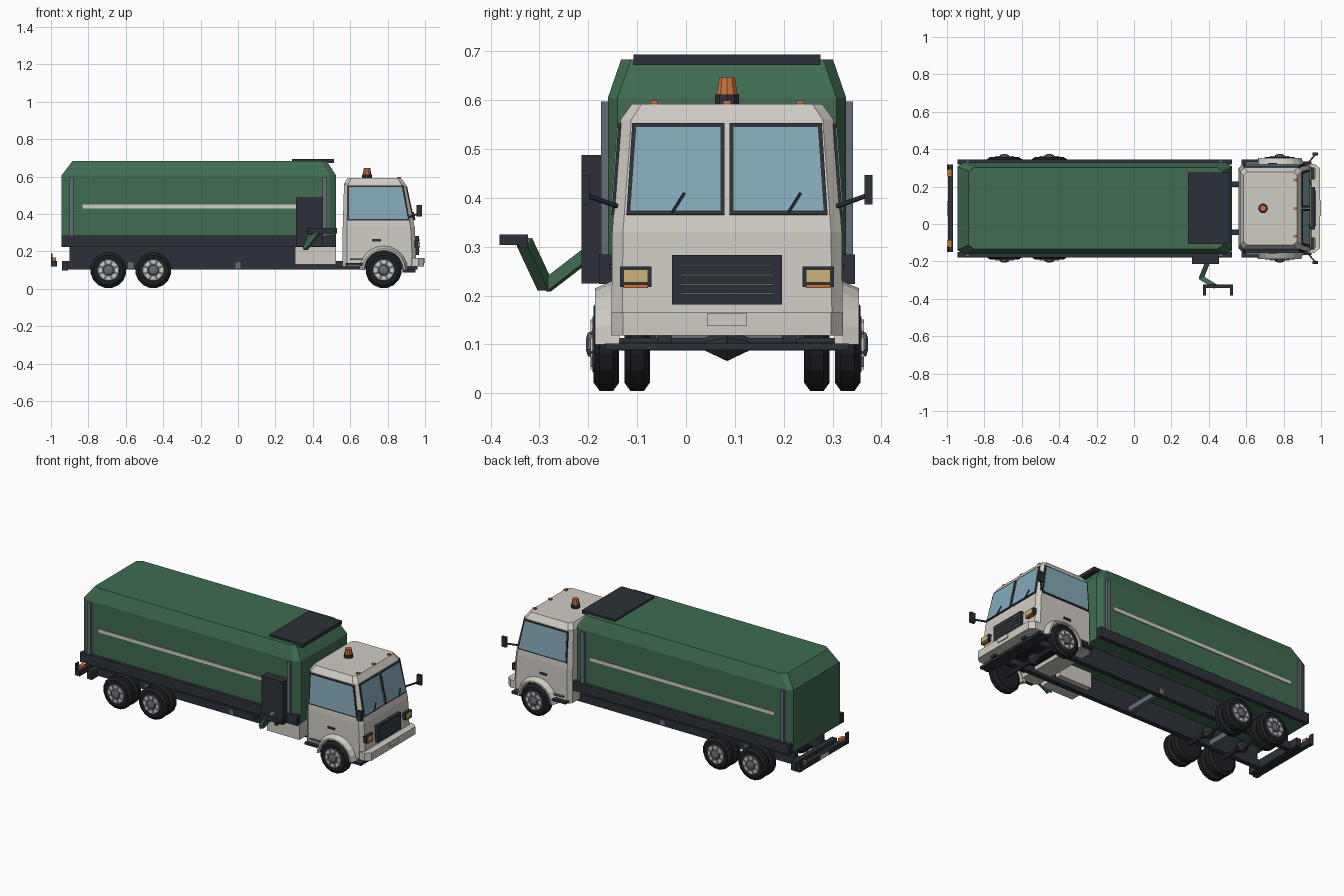
import bpy, bmesh, math
from mathutils import Vector, Matrix

if "Cube" in bpy.data.objects:
    bpy.data.objects.remove(bpy.data.objects["Cube"])

CENTRE = 0.084  # truck centreline in y; part coordinates below are relative to it


def material(name, rgb):
    m = bpy.data.materials.new(name)
    m.use_nodes = True
    m.diffuse_color = (*rgb, 1)
    m.node_tree.nodes["Principled BSDF"].inputs["Base Color"].default_value = (*rgb, 1)
    return m


GREEN = material("body green", (0.05, 0.15, 0.082))
CREAM = material("cab cream", (0.63, 0.60, 0.55))
DARK = material("dark trim", (0.025, 0.031, 0.04))
TYRE = material("tyre black", (0.012, 0.014, 0.017))
GREY = material("steel grey", (0.13, 0.155, 0.18))
GLASS = material("window blue", (0.23, 0.40, 0.49))
ORANGE = material("signal orange", (0.60, 0.17, 0.045))
TAN = material("lamp tan", (0.60, 0.46, 0.20))


def finish(name, bm, mat):
    bmesh.ops.recalc_face_normals(bm, faces=bm.faces)
    me = bpy.data.meshes.new(name)
    bm.to_mesh(me)
    bm.free()
    me.materials.append(mat)
    ob = bpy.data.objects.new(name, me)
    ob.location.y = CENTRE
    bpy.context.collection.objects.link(ob)
    return ob


def box(name, mat, x, y, z):
    bm = bmesh.new()
    size = [b - a for a, b in (x, y, z)]
    mid = [(a + b) / 2 for a, b in (x, y, z)]
    bmesh.ops.create_cube(bm, size=1, matrix=Matrix.Translation(mid) @ Matrix.Diagonal((*size, 1)))
    return finish(name, bm, mat)


def side_box(name, mat, x, y, z):
    for s, side in ((1, "left"), (-1, "right")):
        box(f"{side}_{name}", mat, x, sorted((s * y[0], s * y[1])), z)


def loft(name, mat, rings):
    """Skin a stack of closed rings and cap both ends."""
    bm = bmesh.new()
    vs = [[bm.verts.new(p) for p in r] for r in rings]
    n = len(vs[0])
    for a, b in zip(vs, vs[1:]):
        for i in range(n):
            bm.faces.new((a[i], a[(i + 1) % n], b[(i + 1) % n], b[i]))
    bm.faces.new(vs[0])
    bm.faces.new(vs[-1])
    return finish(name, bm, mat)


def octagon(z, x0, x1, hw, cx, cy):
    half = [(x1 - cx, hw), (x0 + cx, hw), (x0, hw - cy)]
    loop = [(x1, hw - cy)] + half
    return [(x, y, z) for x, y in loop] + [(x, -y, z) for x, y in reversed(loop)]


def plate(name, mat, pts, out, thick=0.004, lift=0.0):
    """Thin plate on a sloping face, growing along the direction out."""
    pts = [Vector(p) for p in pts]
    n = (pts[1] - pts[0]).cross(pts[2] - pts[0]).normalized()
    if n.dot(Vector(out)) < 0:
        n = -n
    return loft(name, mat, [[p + n * (lift - 0.002) for p in pts], [p + n * (lift + thick) for p in pts]])


def spin(name, mat, x, z, profile, sides=16, y0=0.0, s=1):
    """Turned part about a crosswise axle; profile is (offset, radius)."""
    ring = [2 * math.pi * (i + 0.5) / sides for i in range(sides)]
    return loft(name, mat, [[(x + r * math.cos(a), s * (y0 + y), z + r * math.sin(a)) for a in ring]
                            for y, r in profile])


def beam(name, mat, a, b, w, h):
    """Rectangular bar between two points."""
    a, b = Vector(a), Vector(b)
    d = (b - a).normalized()
    u = d.cross(Vector((0, 0, 1))).normalized() * w / 2
    v = d.cross(u).normalized() * h / 2
    return loft(name, mat, [[p + u + v, p + u - v, p - u - v, p - u + v] for p in (a, b)])


# Refuse body with sloped roof edges
loft("refuse_body", GREEN, [octagon(0.225, -0.945, 0.525, 0.244, 0.035, 0.02),
                            octagon(0.605, -0.945, 0.525, 0.244, 0.035, 0.02),
                            octagon(0.683, -0.885, 0.475, 0.217, 0.03, 0.02)])
box("roof_hatch", DARK, (0.288, 0.513), (-0.192, 0.191), (0.672, 0.694))
side_box("body_skirt", DARK, (-0.945, 0.525), (0.235, 0.262), (0.224, 0.284))
side_box("body_stripe", CREAM, (-0.832, 0.42), (0.24, 0.248), (0.43, 0.45))
for x, end in ((-0.89, "rear"), (0.464, "front")):
    side_box(end + "_body_post", GREY, (x - 0.011, x + 0.011), (0.24, 0.258), (0.28, 0.597))

# Chassis
side_box("frame_rail", DARK, (-0.94, 0.96), (0.113, 0.143), (0.103, 0.15))
box("side_tank", CREAM, (0.305, 0.525), (-0.24, -0.08), (0.13, 0.225))
for x in (0.0, -0.573):
    box("cross_member", GREY, (x - 0.014, x + 0.014), (-0.146, 0.146), (0.108, 0.14))
box("rear_cross_member", DARK, (-0.942, -0.91), (-0.2, 0.2), (0.098, 0.15))
box("rear_bumper", DARK, (-0.995, -0.968), (-0.235, 0.235), (0.118, 0.15))
box("rear_plate", CREAM, (-1.0, -0.99), (-0.04, 0.04), (0.122, 0.146))
side_box("tail_lamp", ORANGE, (-0.997, -0.972), (0.17, 0.21), (0.15, 0.168))
side_box("mud_flap", DARK, (-0.999, -0.993), (0.205, 0.235), (0.12, 0.19))
side_box("body_mount", DARK, (-0.9, 0.5), (0.115, 0.14), (0.15, 0.228))

# Wheels and axles
HUB = [(0.0, 0.03), (0.012, 0.026), (0.016, 0.012)]


def wheel(name, x, y0, s, hub):
    r, w = 0.097, 0.052
    spin(name, TYRE, x, 0.1, [(0, 0.06), (0, 0.08), (0.012, r), (w - 0.012, r), (w, 0.08), (w, 0.06)],
         y0=y0, s=s)
    if hub:
        spin(name + "_rim", GREY, x, 0.1, [(w - 0.004, 0.062), (w + 0.002, 0.058)], y0=y0, s=s)
        for i in range(8):
            a = i * math.pi / 4
            pts = [(x + q * math.cos(a + t), s * (y0 + w + 0.002), 0.1 + q * math.sin(a + t))
                   for q, t in ((0.035, -0.22), (0.053, -0.27), (0.053, 0.27), (0.035, 0.22))]
            plate(name + "_rim_spoke", CREAM, pts, (0, s, 0), 0.005)
        spin(name + "_hub", GREY, x, 0.1, HUB, 8, y0 + w, s)


for s, side in ((1, "left"), (-1, "right")):
    wheel(side + "_front_wheel", 0.779, 0.221, s, True)
    for x, axle in ((-0.693, "rear"), (-0.453, "middle")):
        wheel(f"{side}_{axle}_outer_wheel", x, 0.221, s, True)
        wheel(f"{side}_{axle}_inner_wheel", x, 0.158, s, False)
for x in (0.779, -0.453, -0.693):
    spin("axle", DARK, x, 0.1, [(-0.25, 0.014), (0.25, 0.014)], 8)
    spin("differential", DARK, x, 0.1, [(-0.045, 0.014), (0, 0.037), (0.045, 0.014)], 8)

# Cab shell with wheel openings
cab = loft("cab", CREAM, [octagon(0.12, 0.56, 0.955, 0.237, 0.022, 0.022),
                          octagon(0.33, 0.56, 0.945, 0.235, 0.022, 0.022),
                          octagon(0.56, 0.567, 0.895, 0.218, 0.022, 0.022),
                          octagon(0.592, 0.585, 0.872, 0.195, 0.02, 0.02)])
cutter = spin("wheel_opening_cutter", TYRE, 0.779, 0.1, [(-0.4, 0.108), (0.4, 0.108)], 24)
cutter.hide_render = True
cutter.hide_set(True)
cutter.display_type = 'WIRE'
mod = cab.modifiers.new("wheel_openings", 'BOOLEAN')
mod.operation, mod.object, mod.solver = 'DIFFERENCE', cutter, 'EXACT'
bpy.context.view_layer.objects.active = cab
bpy.ops.object.modifier_apply(modifier=mod.name)
bpy.data.objects.remove(cutter)
box("wheel_well", TYRE, (0.66, 0.9), (-0.2, 0.2), (0.14, 0.215))


def wall(z):  # half width of the cab at a height
    return 0.235 - (z - 0.33) * 0.074


def nose(z):  # front of the windscreen at a height
    return 0.945 - (z - 0.33) * 0.217


for s, side in ((1, "left"), (-1, "right")):
    # Wheel arch
    arc = [math.pi * i / 10 for i in range(11)]
    loft(side + "_wheel_arch", CREAM, [
        [(0.779 + r * math.cos(a), s * y, 0.1 + r * math.sin(a))
         for r, y in ((0.105, 0.22), (0.105, 0.27), (0.115, 0.27), (0.13, 0.235), (0.13, 0.22))] for a in arc])
    # Glass with dark surrounds
    for part, mat, g, lift in (("frame", DARK, 0.0, 0.0), ("glass", GLASS, 0.008, 0.002)):
        lo, hi = 0.365 + g, 0.552 - g
        plate(f"{side}_door_window_{part}", mat,
              [(0.585 + g, s * wall(lo), lo), (0.916 - g, s * wall(lo), lo),
               (0.884 - g, s * wall(hi), hi), (0.585 + g, s * wall(hi), hi)], (0, s, 0), lift=lift)
        plate(f"{side}_windscreen_{part}", mat,
              [(nose(lo), s * (0.005 + g), lo), (nose(lo), s * (0.206 - g), lo),
               (nose(hi), s * (0.194 - g), hi), (nose(hi), s * (0.005 + g), hi)], (1, 0, 0), lift=lift)
    y = -0.112 if s < 0 else 0.126
    beam(side + "_wiper", DARK, (nose(0.37) + 0.009, y, 0.37), (nose(0.41) + 0.009, y + 0.025, 0.41), 0.005, 0.005)
    # Mirror
    beam(side + "_mirror_arm", DARK, (0.915, s * 0.225, 0.383), (0.97, s * 0.287, 0.405), 0.008, 0.008)
    # Headlamp
    lamp_y = sorted((s * 0.155, s * 0.219))
    box(side + "_headlamp_surround", DARK, (0.93, 0.966), lamp_y, (0.218, 0.259))
    box(side + "_headlamp", TAN, (0.95, 0.97), [lamp_y[0] + 0.007, lamp_y[1] - 0.007], (0.227, 0.253))
    box(side + "_indicator", ORANGE, (0.95, 0.971), [lamp_y[0] + 0.007, lamp_y[1] - 0.007], (0.215, 0.223))

side_box("mirror_head", DARK, (0.955, 0.985), (0.282, 0.298), (0.386, 0.447))
side_box("door_handle", DARK, (0.717, 0.765), (0.23, 0.242), (0.254, 0.265))
side_box("cab_step", DARK, (0.575, 0.675), (0.225, 0.262), (0.125, 0.138))
side_box("cab_upper_step", GREY, (0.6, 0.665), (0.23, 0.25), (0.155, 0.162))

# Front bumper and grille
loft("front_bumper", CREAM, [octagon(z, 0.9, 0.995, 0.238, 0.03, 0.025) for z in (0.118, 0.165)])
box("number_plate", CREAM, (0.99, 1.0), (-0.041, 0.041), (0.138, 0.163))
box("front_under_beam", DARK, (0.88, 0.95), (-0.25, 0.25), (0.088, 0.102))
box("grille", DARK, (0.93, 0.968), (-0.113, 0.113), (0.182, 0.283))
for i in range(4):
    z = 0.204 + i * 0.019
    box("grille_slat", GREY, (0.96, 0.972), (-0.096, 0.096), (z - 0.002, z + 0.002))

# Roof lamps and beacon
for y in (-0.15, 0, 0.15):
    box("roof_marker_lamp", ORANGE, (0.852, 0.872), (y - 0.008, y + 0.008), (0.585, 0.599))


def beacon(name, mat, levels):
    ring = [math.pi * i / 5 for i in range(10)]
    loft(name, mat, [[(0.69 + r * math.cos(a), r * math.sin(a), z) for a in ring] for z, r in levels])


beacon("beacon_base", DARK, [(0.585, 0.026), (0.612, 0.026)])
beacon("beacon_lens", ORANGE, [(0.61, 0.023), (0.646, 0.017)])

# Side loading arm on the right
box("arm_mount", DARK, (0.31, 0.455), (-0.298, -0.24), (0.225, 0.488))
shoulder, elbow, wrist = (0.395, -0.285, 0.285), (0.36, -0.372, 0.218), (0.43, -0.415, 0.31)
beam("lower_arm", GREEN, shoulder, elbow, 0.026, 0.024)
beam("upper_arm", GREEN, elbow, wrist, 0.026, 0.024)
box("gripper_bar", DARK, (0.37, 0.53), (-0.425, -0.408), (0.297, 0.325))
for x in (0.378, 0.522):
    box("gripper_finger", DARK, (x - 0.008, x + 0.008), (-0.466, -0.41), (0.304, 0.325))
